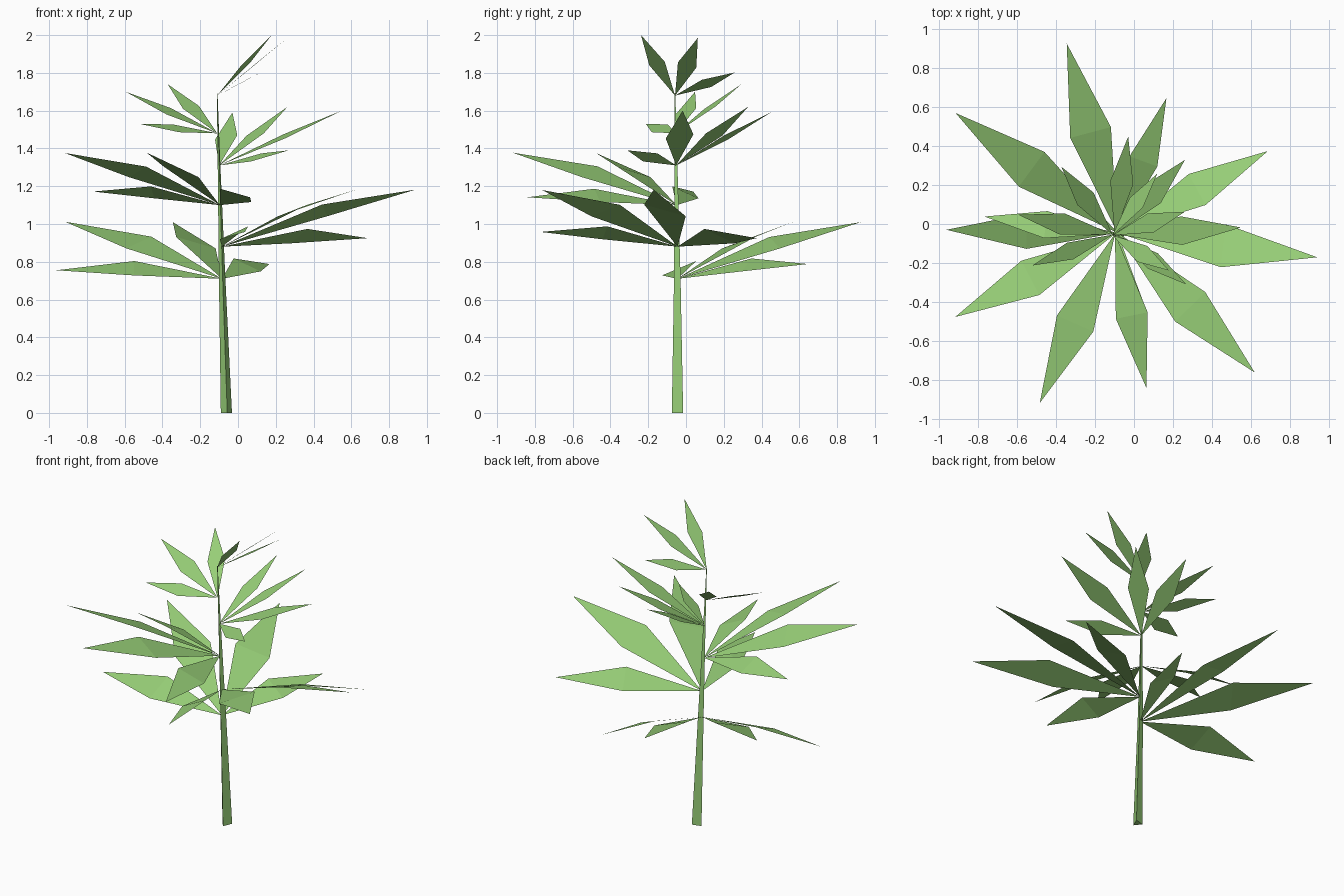
import bpy
from math import cos, sin, radians, sqrt
from mathutils import Vector

if "Cube" in bpy.data.objects:
    bpy.data.objects.remove(bpy.data.objects["Cube"])

green = bpy.data.materials.new("leaf green")
green.diffuse_color = (0.31, 0.62, 0.185, 1)
green.use_nodes = True
green.node_tree.nodes["Principled BSDF"].inputs["Base Color"].default_value = green.diffuse_color


def make_object(name, verts, faces):
    mesh = bpy.data.meshes.new(name)
    mesh.from_pydata(verts, [], faces)
    mesh.materials.append(green)
    mesh.update()
    obj = bpy.data.objects.new(name, mesh)
    bpy.context.collection.objects.link(obj)
    return obj


# Stem: three-sided, tapering and leaning slightly
stations = [(-0.060, -0.043, 0.0, 1.0), (-0.083, -0.045, 0.71, 0.58),
            (-0.100, -0.052, 1.31, 0.24), (-0.110, -0.058, 1.69, 0.06)]
section = [(0.003, -0.032), (0.028, 0.028), (-0.031, 0.012)]
verts = [(x + a * s, y + b * s, z) for x, y, z, s in stations for a, b in section]
faces = [(2, 1, 0), (9, 10, 11)]
for k in range(len(stations) - 1):
    for i in range(3):
        j = (i + 1) % 3
        faces.append((k * 3 + i, k * 3 + j, k * 3 + 3 + j, k * 3 + 3 + i))
make_object("stem", verts, faces)


def leaf_fan(name, node, leaves, turn=0, scale=1, droop=0.0):
    """leaves: (azimuth, reach, rise, roll); each is a kite folded across its middle."""
    verts, faces = [], []
    node = Vector(node)
    for az, reach, rise, roll in leaves:
        a = radians(az + turn)
        out, side = Vector((cos(a), sin(a), 0)), Vector((-sin(a), cos(a), 0))
        r, h = reach * scale, rise * scale
        half = 0.103 * sqrt(r * r + h * h)
        mid = node + out * r * 0.53 + Vector((0, 0, h * 0.53 + droop * scale))
        cross = (side + Vector((0, 0, roll))) * half
        tip = node + out * r + Vector((0, 0, h))
        n = len(verts)
        verts += [node, mid - cross, mid + cross, tip]
        faces += [(n, n + 1, n + 2), (n + 1, n + 3, n + 2)]
    make_object(name, verts, faces)


# Three large fans share one four-leaf pattern
big = [(0, 0.735, 0.078, 0.45), (35, 1.005, 0.30, 0.28),
       (73.5, 1.033, 0.302, -0.28), (109, 0.878, 0.045, -0.42)]
leaf_fan("lowest_leaves", (-0.085, -0.045, 0.71), big, 70, 1.0, 0.032)
leaf_fan("lower_leaves", (-0.085, -0.045, 0.88), big, -80.5, 1.0, 0.032)
leaf_fan("middle_leaves", (-0.097, -0.05, 1.10), big, 172.5, 0.92, 0.032)

# Smaller fans near the top
leaf_fan("upper_leaves", (-0.10, -0.052, 1.31),
         [(-35, 0.45, 0.08, 0.45), (3, 0.65, 0.29, 0.15),
          (46.5, 0.525, 0.31, -0.1), (82, 0.505, 0.28, -0.2)])
leaf_fan("high_leaves", (-0.11, -0.055, 1.48),
         [(127, 0.436, 0.26, -0.15), (168, 0.495, 0.22, -0.3), (201, 0.44, 0.05, -0.45)])
leaf_fan("top_leaves", (-0.11, -0.058, 1.68),
         [(-32, 0.34, 0.32, 0.2), (18, 0.39, 0.305, -0.28), (54, 0.39, 0.122, -0.45)])
